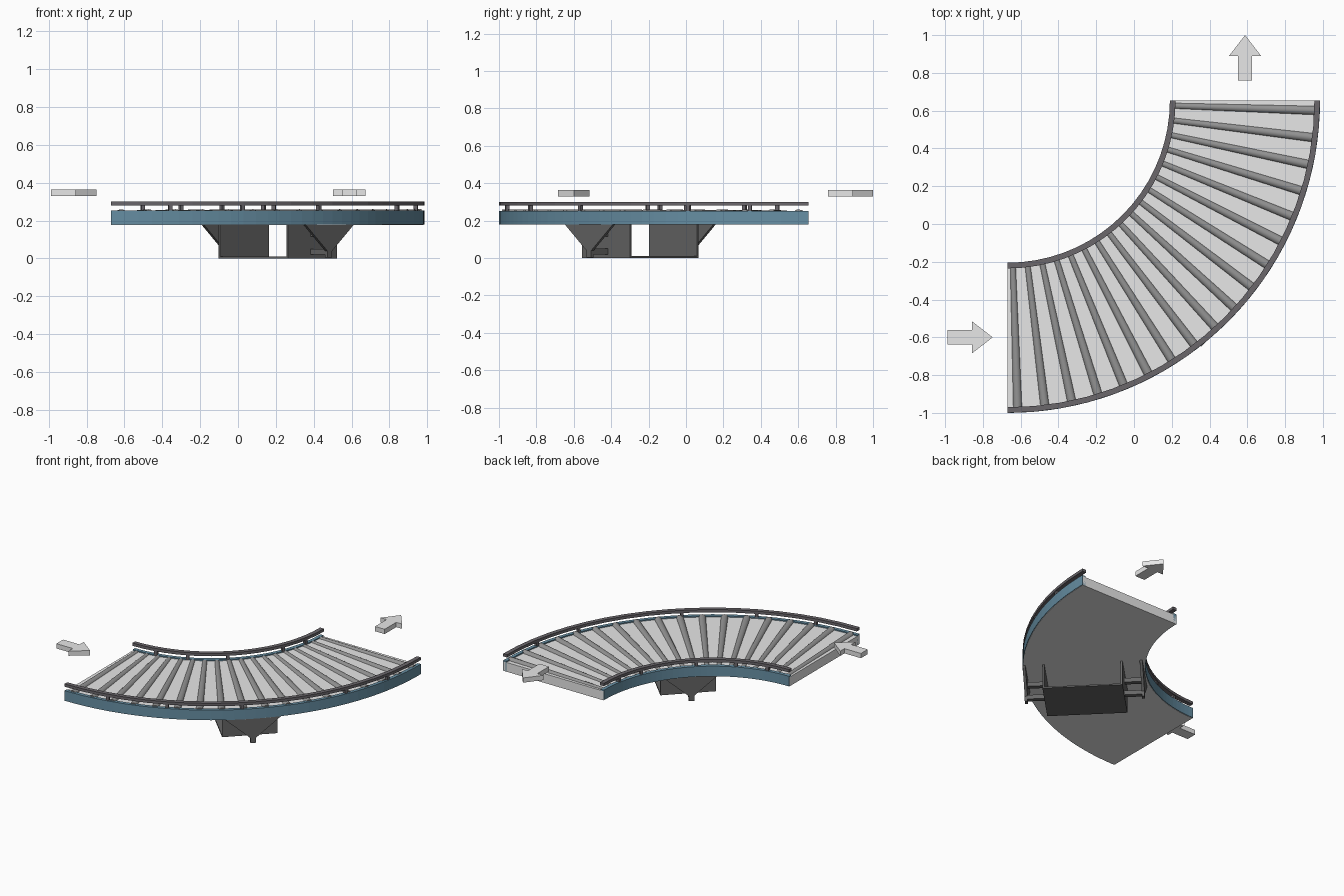
import bpy, bmesh, math
from mathutils import Matrix, Vector

if "Cube" in bpy.data.objects:
    bpy.data.objects.remove(bpy.data.objects["Cube"])

CX, CY = -0.67, 0.655          # centre of the 90 degree bend


def mat(name, rgb):
    m = bpy.data.materials.new(name)
    m.diffuse_color = (*rgb, 1)
    m.use_nodes = True
    m.node_tree.nodes["Principled BSDF"].inputs["Base Color"].default_value = m.diffuse_color
    return m


BLUE = mat("blue frame", (0.135, 0.275, 0.37))
DARK = mat("dark grey", (0.135, 0.135, 0.135))
RAIL = mat("rail grey", (0.145, 0.135, 0.148))
ROLL = mat("roller grey", (0.29, 0.29, 0.29))
LIGHT = mat("light grey", (0.81, 0.81, 0.81))


def finish(name, bm, m, smooth=False):
    bmesh.ops.recalc_face_normals(bm, faces=bm.faces)
    me = bpy.data.meshes.new(name)
    bm.to_mesh(me)
    bm.free()
    me.materials.append(m)
    ob = bpy.data.objects.new(name, me)
    bpy.context.collection.objects.link(ob)
    if smooth:
        bpy.context.view_layer.objects.active = ob
        ob.select_set(True)
        bpy.ops.object.shade_smooth_by_angle(angle=math.radians(35))
        ob.select_set(False)
    return ob


def polar(r, deg, z=0.0):
    a = math.radians(deg)
    return Vector((CX + r * math.sin(a), CY - r * math.cos(a), z))


def arc(name, r0, r1, z0, z1, m, segs=36):
    """Rectangular section swept round the bend, with closed ends."""
    bm = bmesh.new()
    rings = [[bm.verts.new(polar(r, 90 * i / segs, z))
              for r, z in ((r0, z0), (r1, z0), (r1, z1), (r0, z1))]
             for i in range(segs + 1)]
    for a, b in zip(rings, rings[1:]):
        for k in range(4):
            bm.faces.new((a[k], a[(k + 1) % 4], b[(k + 1) % 4], b[k]))
    bm.faces.new(rings[0])
    bm.faces.new(rings[-1])
    return finish(name, bm, m)


def prism(name, pts, vec, m, matrix):
    """Flat outline extruded along vec."""
    bm = bmesh.new()
    f = bm.faces.new([bm.verts.new(p) for p in pts])
    ext = bmesh.ops.extrude_face_region(bm, geom=[f])
    vs = [g for g in ext["geom"] if isinstance(g, bmesh.types.BMVert)]
    bmesh.ops.translate(bm, verts=vs, vec=vec)
    bm.transform(matrix)
    return finish(name, bm, m)


def box(name, x0, x1, y0, y1, z0, z1, m, matrix):
    return prism(name, [(x0, y0, z0), (x1, y0, z0), (x1, y1, z0), (x0, y1, z0)],
                 (0, 0, z1 - z0), m, matrix)


# Conveyor bed and the blue side frames
arc("conveyor_bed", 0.864, 1.651, 0.178, 0.244, LIGHT)
arc("inner_side_frame", 0.860, 0.885, 0.180, 0.252, BLUE)
arc("outer_side_frame", 1.630, 1.655, 0.180, 0.252, BLUE)

# Tapered rollers
for i in range(18):
    a = 1.9 + i * 86.2 / 17
    p, q = polar(0.875, a, 0.235), polar(1.64, a, 0.235)
    d = q - p
    bm = bmesh.new()
    bmesh.ops.create_cone(bm, cap_ends=True, segments=20, radius1=0.017,
                          radius2=0.025, depth=d.length)
    bm.transform(Matrix.Translation((p + q) / 2) @
                 d.to_track_quat('Z', 'Y').to_matrix().to_4x4())
    finish(f"roller_{i + 1}", bm, ROLL, True)

# Guide rails on short posts
for side, r0, r1 in (("inner", 0.860, 0.890), ("outer", 1.625, 1.655)):
    arc(f"{side}_guide_rail", r0, r1, 0.28, 0.300, RAIL, 18)
    rc = (r0 + r1) / 2
    for n, a in enumerate((11, 25, 42, 67, 79)):
        mx = Matrix.Translation(polar(rc, a)) @ Matrix.Rotation(math.radians(a - 90), 4, 'Z')
        box(f"{side}_rail_post_{n + 1}", -0.01, 0.01, -0.01, 0.01, 0.24, 0.282, RAIL, mx)

# Support stand: local x runs outwards along the middle of the bend
STAND = (Matrix.Translation((CX, CY, 0)) @ Matrix.Rotation(math.radians(-45), 4, 'Z')
         @ Matrix.Translation((0, -0.014, 0)))
W = 0.182
box("stand_floor", 0.998, 1.518, -W, W, 0, 0.01, DARK, STAND)
for side, plate, vee, s in (("inner", 0.998, 0.878, 1), ("outer", 1.518, 1.638, -1)):
    # upright plate
    a, b = sorted((plate, plate + s * 0.012))
    box(f"{side}_stand_plate", a, b, -W, W, 0, 0.18, DARK, STAND)
    # triangular bracket under the side frame
    outline = [(-W, 0.18), (-0.018, 0.04), (-0.018, 0.004),
               (0.018, 0.004), (0.018, 0.04), (W, 0.18)]
    prism(f"{side}_vee_bracket", [(vee - 0.009, y, z) for y, z in outline],
          (0.018, 0, 0), DARK, STAND)
    # two short bars joining bracket and plate
    a, b = sorted((plate, vee))
    for label, z in (("lower", 0.035), ("upper", 0.13)):
        box(f"{side}_{label}_bar", a, b, -0.016, 0.016, z - 0.015, z + 0.015, DARK, STAND)

# Flow direction arrows
ARROW = [(0, -0.038), (0.13, -0.038), (0.13, -0.085), (0.24, 0),
         (0.13, 0.085), (0.13, 0.038), (0, 0.038)]
for name, x, y, rot in (("entry_arrow", -0.988, -0.6, 0), ("exit_arrow", 0.588, 0.76, 90)):
    mx = Matrix.Translation((x, y, 0.33)) @ Matrix.Rotation(math.radians(rot), 4, 'Z')
    prism(name, [(px, py, 0) for px, py in ARROW], (0, 0, 0.034), LIGHT, mx)
